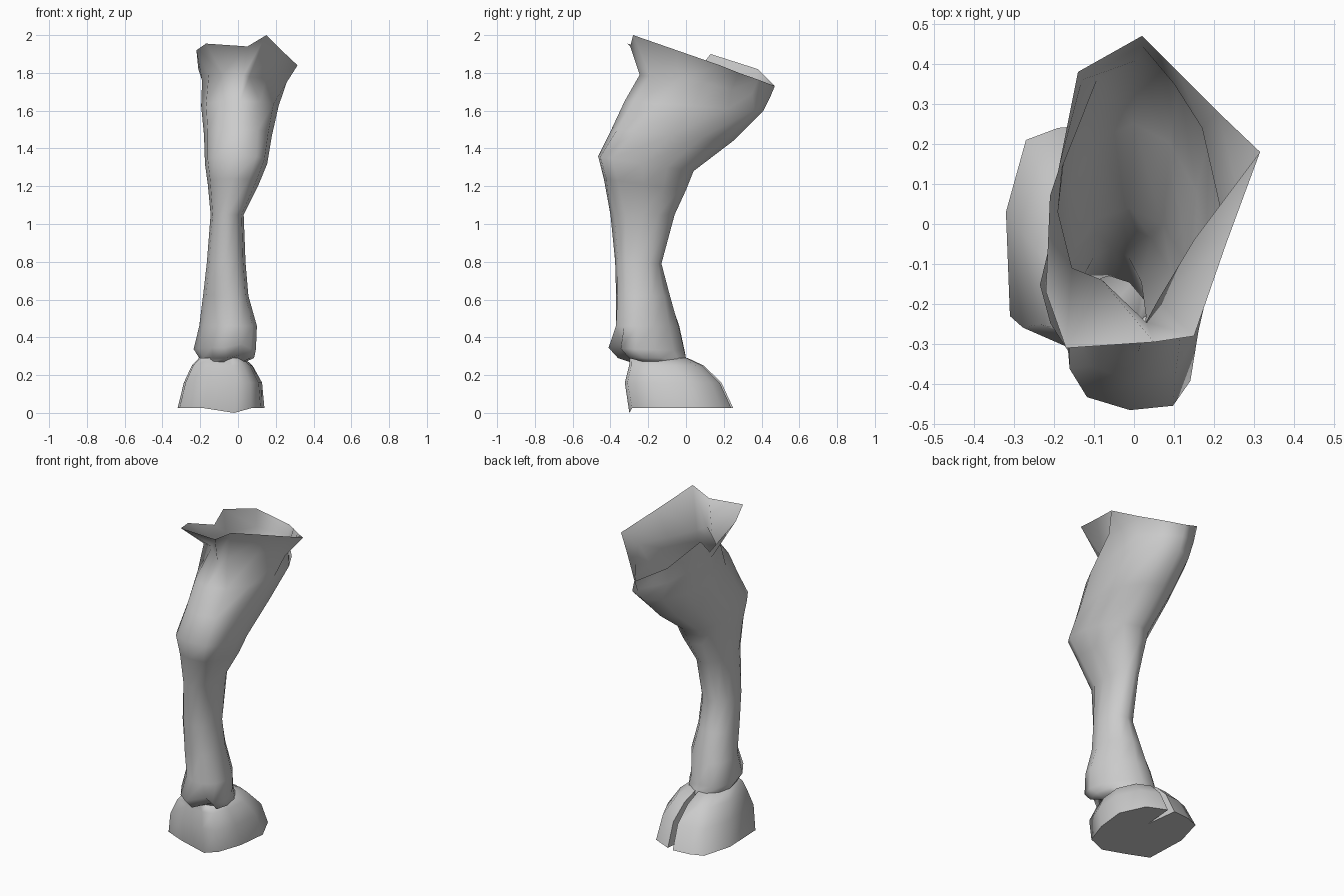
import bpy, bmesh, math

if "Cube" in bpy.data.objects:
    bpy.data.objects.remove(bpy.data.objects["Cube"], do_unlink=True)

hide = bpy.data.materials.new("plain_grey")
hide.use_nodes = True
GREY = (0.6, 0.6, 0.6, 1)
hide.diffuse_color = GREY
hide.node_tree.nodes["Principled BSDF"].inputs["Base Color"].default_value = GREY


def finish(name, bm, angle=100):
    bmesh.ops.recalc_face_normals(bm, faces=bm.faces[:])
    mesh = bpy.data.meshes.new(name)
    bm.to_mesh(mesh)
    bm.free()
    mesh.materials.append(hide)
    obj = bpy.data.objects.new(name, mesh)
    bpy.context.collection.objects.link(obj)
    bpy.ops.object.select_all(action='DESELECT')
    obj.select_set(True)
    bpy.context.view_layer.objects.active = obj
    bpy.ops.object.shade_smooth_by_angle(angle=math.radians(angle))


def loft(bm, rings):
    """Bridge rings of equal length and return their vertices."""
    loops = [[bm.verts.new(p) for p in ring] for ring in rings]
    for low, high in zip(loops, loops[1:]):
        n = len(low)
        for i in range(n):
            j = (i + 1) % n
            bm.faces.new((low[i], low[j], high[j], high[i]))
    return loops


def oval(x0, x1, y0, y1, zf, zb, power=1.0, skew=0.0, sides=12):
    """Oval tilted from zf at the front to zb at the back.
    power squares (<1) or points (>1) the front half; skew slants it sideways."""
    points = []
    for i in range(sides):
        a = math.tau * i / sides
        s, c = math.sin(a), -math.cos(a)
        if c < 0:
            s, c = (math.copysign(abs(v) ** power, v) for v in (s, c))
        t = (c + 1) / 2
        side = s * (x1 - x0) / 2
        points.append([(x0 + x1) / 2 + side,
                       y0 + t * (y1 - y0) + skew * side, zf + t * (zb - zf)])
    return points


# Leg: stacked ovals from the ankle to the thigh
ankle = [
    oval(-.20, .04, -.30, .01, .27, .27),
    oval(-.205, .085, -.36, .0, .29, .29, 1.1, -.3),
    oval(-.235, .095, -.41, -.01, .345, .33, 1.2, -.35),
]
# Cleft between the two dewclaw lobes
for ring, depth in zip(ankle[1:], (.08, .06)):
    ring[1][0] += .02
    ring[1][1] += depth
    ring[1][2] += .02
shank = [
    oval(-.205, .10, -.37, -.04, .46, .46, 1.1, -.35),
    oval(-.185, .055, -.37, -.085, .62, .62, 1, -.2),
    oval(-.165, .04, -.375, -.13, .80, .79, .9),
    oval(-.145, .03, -.40, -.06, 1.05, 1.05, .9),
    oval(-.16, .11, -.435, .0, 1.24, 1.18, .7, -.08),
    oval(-.175, .155, -.465, .04, 1.36, 1.28, .62, -.1),
    oval(-.18, .18, -.395, .25, 1.50, 1.44, .78, -.05),
    oval(-.195, .215, -.325, .41, 1.65, 1.60, .95),
]
# Fold below the rim, then the flared open rim
fold = [(.03, -.245, 1.79), (.06, -.19, 1.78), (.15, -.04, 1.77), (.258, .09, 1.75),
        (.17, .24, 1.71), (.10, .35, 1.69), (.02, .445, 1.67), (-.13, .36, 1.72),
        (-.18, .14, 1.75), (-.19, .03, 1.76), (-.155, -.11, 1.79), (-.08, -.14, 1.80)]
rim = [(.05, -.295, 1.94), (.15, -.28, 2), (.23, -.05, 1.92), (.315, .18, 1.84),
       (.21, .28, 1.80), (.11, .38, 1.765), (.02, .47, 1.73), (-.14, .38, 1.82),
       (-.19, .13, 1.90), (-.21, .07, 1.82), (-.22, -.17, 1.92), (-.17, -.31, 1.955)]
bm = bmesh.new()
loft(bm, ankle + shank + [fold, rim])
finish("leg", bm)

# Cloven hoof: notched outline, tapering upward to the ankle
outline = [(-.02, -.30), (.07, -.285), (.12, -.14), (.14, .04), (.07, .19), (-.045, .24),
           (-.06, .05), (-.085, .25), (-.19, .24), (-.27, .21), (-.32, .03),
           (-.31, -.23), (-.18, -.285)]
tapers = [(1, 1, 0, 0, .025), (.90, .93, .01, -.045, .16),
          (.70, .72, .005, -.085, .25), (.52, .56, 0, -.13, .29)]
rings = []
for sx, sy, dx, dy, z in tapers:
    rings.append([(-.085 + dx + (x + .085) * sx, dy + y * sy, z) for x, y in outline])
rings[0][0] = (-.02, -.30, 0)
bm = bmesh.new()
loops = loft(bm, rings)
bm.faces.new(loops[0])
bm.faces.new(loops[-1])
finish("cloven_hoof", bm, 75)
